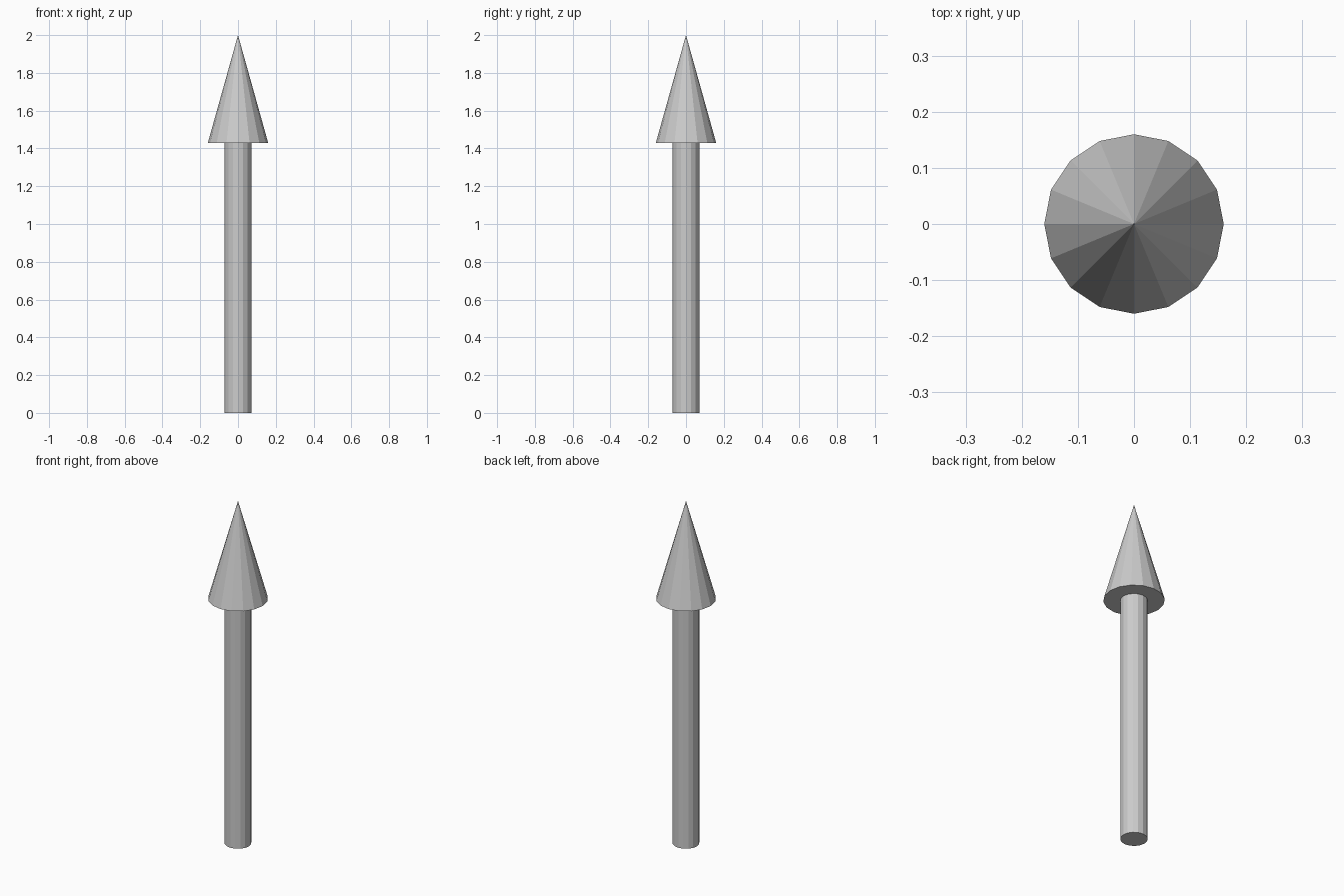
import bpy

if "Cube" in bpy.data.objects:
    bpy.data.objects.remove(bpy.data.objects["Cube"])

SIDES = 16
SHAFT_TOP = 1.4286
TIP = 2.0


def tapered(name, r_bottom, r_top, z0, z1):
    bpy.ops.mesh.primitive_cone_add(
        vertices=SIDES, radius1=r_bottom, radius2=r_top,
        depth=z1 - z0, location=(0, 0, (z0 + z1) / 2))
    obj = bpy.context.object
    obj.name = name
    return obj


# Straight shaft standing on the ground
tapered("arrow_shaft", 0.0714, 0.0714, 0, SHAFT_TOP)

# Pointed head with a flat underside
tapered("arrow_head", 0.16, 0, SHAFT_TOP, TIP)
